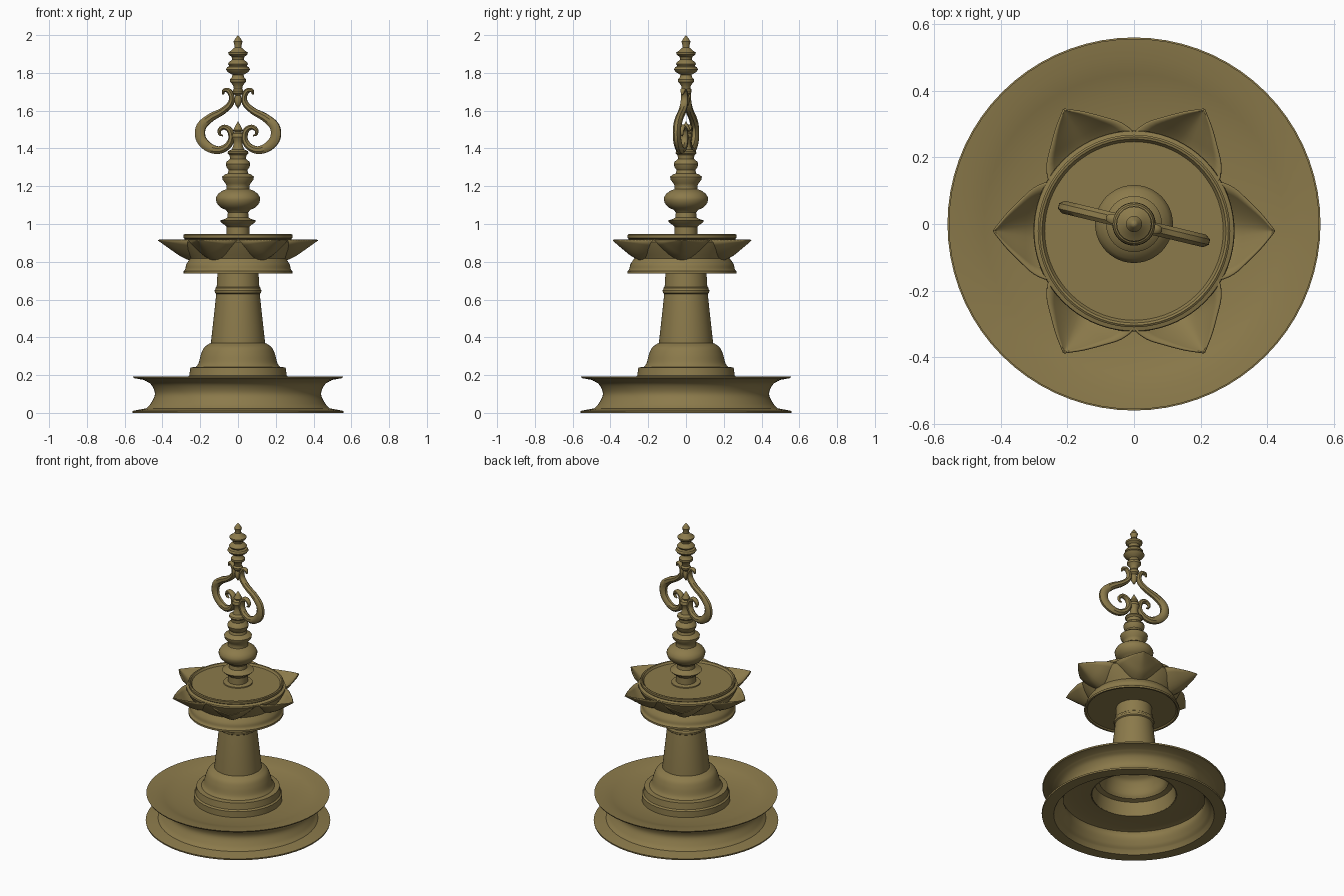
import bpy, bmesh
from math import sin, cos, pi, radians
from mathutils import Vector, Matrix

brass = bpy.data.materials.new("aged_brass")
brass.diffuse_color = (0.26, 0.195, 0.07, 1)


def finish(name, bm, angle=35):
    bmesh.ops.remove_doubles(bm, verts=bm.verts, dist=1e-5)
    bmesh.ops.recalc_face_normals(bm, faces=bm.faces)
    me = bpy.data.meshes.new(name)
    bm.to_mesh(me)
    bm.free()
    ob = bpy.data.objects.new(name, me)
    me.materials.append(brass)
    bpy.context.collection.objects.link(ob)
    bpy.ops.object.select_all(action='DESELECT')
    ob.select_set(True)
    bpy.context.view_layer.objects.active = ob
    bpy.ops.object.shade_smooth_by_angle(angle=radians(angle))
    return ob


def spline(pts, n=5):
    """Catmull-Rom interpolation through tuples of any size."""
    p = [Vector(q) for q in pts]
    p = [2 * p[0] - p[1]] + p + [2 * p[-1] - p[-2]]
    out = []
    for i in range(1, len(p) - 2):
        a, b, c, d = p[i - 1:i + 3]
        for k in range(n):
            t = k / n
            out.append(0.5 * (2 * b + (c - a) * t + (2 * a - 5 * b + 4 * c - d) * t**2
                              + (3 * b - a - 3 * c + d) * t**3))
    return [tuple(v) for v in out + [p[-2]]]


def lathe(name, profile, y=0, segs=72):
    bm = bmesh.new()
    vs = [bm.verts.new((r, y, z)) for r, z in profile]
    es = [bm.edges.new(e) for e in zip(vs, vs[1:])]
    bmesh.ops.spin(bm, geom=vs + es, cent=(0, y, 0), axis=(0, 0, 1),
                   angle=2 * pi, steps=segs, use_duplicate=False)
    return finish(name, bm)


# Spool-shaped base: hollow shell with dished top
waist = spline([(.485, .024), (.462, .05), (.44, .10), (.46, .15), (.50, .175)])
lathe("base_spool", [(.487, 0), (.558, 0), (.56, .01), (.53, .016)] + waist +
      [(.552, .184), (.556, .192), (.50, .186), (.45, .174), (.39, .155), (.26, .15), (.26, .14)] +
      [(.39, .143)] + [(r - .012, z) for r, z in waist[-8::-1]] + [(.487, 0)])

# Bell foot, hollow underneath
bell = spline([(.222, .243), (.208, .265), (.196, .31), (.18, .345), (.15, .368)])
lathe("bell_foot", [(.255, .14), (.268, .15), (.268, .19), (.258, .198), (.252, .24), (.23, .243)] +
      bell + [(.13, .372), (0, .372), (0, .355), (.14, .355)] +
      [(r - .012, z - .01) for r, z in bell[::-1]] + [(.24, .225), (.255, .14)])

# Tapered column with a collar band
lathe("column", [(0, .365), (.143, .365), (.143, .375), (.115, .63), (.122, .635), (.124, .648),
                 (.12, .655), (.12, .662), (.113, .667), (.108, .75), (0, .75)])

# Lamp bowl (sits slightly forward of the axis)
OFF = -.021
lathe("lamp_bowl", [(0, .745), (.27, .745), (.278, .738), (.289, .738), (.289, .75), (.281, .757)] +
      spline([(.278, .765), (.274, .785), (.262, .805), (.252, .818)], 3) +
      [(.262, .835), (.285, .87), (.302, .905), (.300, .914), (.28, .92), (.288, .926), (.289, .942),
       (.283, .946), (.276, .944), (.268, .932), (0, .932)], y=OFF)

# Six pointed petal spouts around the bowl
outline = spline([(.22, .125, .115), (.255, .145, .105), (.30, .128, .085), (.34, .092, .058),
                  (.38, .052, .03), (.405, .022, .012), (.421, .001, .001)], 3)
bm = bmesh.new()
N = 12
for k in range(6):
    M = Matrix.Translation((0, OFF, 0)) @ Matrix.Rotation(k * pi / 3, 4, 'Z')
    rows = []
    for r, w, d in outline:
        rows.append([bm.verts.new(M @ Vector((r, w * v, .915 - d * (1 - abs(v)**1.6))))
                     for v in (2 * i / N - 1 for i in range(N + 1))])
    for a, b in zip(rows, rows[1:]):
        for i in range(N):
            bm.faces.new((a[i], a[i + 1], b[i + 1], b[i]))
petals = finish("petal_spouts", bm, 50)
sol = petals.modifiers.new("thickness", 'SOLIDIFY')
sol.thickness = .006
sol.offset = 0

# Turned stem above the bowl
lathe("lower_stem", [(0, .93), (.09, .93), (.088, .938), (.06, .942), (.06, .985), (.07, .995), (.085, 1.005),
                     (.097, 1.018), (.07, 1.026), (.056, 1.035), (.054, 1.06), (.065, 1.075), (.09, 1.085),
                     (.112, 1.11), (.117, 1.128), (.117, 1.14), (.105, 1.16), (.08, 1.178), (.062, 1.184),
                     (.06, 1.20), (.066, 1.215), (.082, 1.235), (.084, 1.25), (.07, 1.262), (.054, 1.268),
                     (.05, 1.285), (.06, 1.30), (.065, 1.318), (.06, 1.33), (.042, 1.345), (.045, 1.365),
                     (.055, 1.375), (.052, 1.385), (.032, 1.395), (.024, 1.42), (.024, 1.44), (.034, 1.46),
                     (.03, 1.478), (.018, 1.487), (.026, 1.497), (.014, 1.52), (0, 1.545)], segs=48)

# Finial on top, hanging to a point between the scrolls
lathe("top_finial", [(0, 1.61), (.016, 1.635), (.02, 1.66), (.014, 1.68), (.026, 1.69), (.03, 1.705),
                     (.022, 1.715), (.026, 1.735), (.042, 1.752), (.043, 1.765), (.032, 1.778), (.03, 1.79),
                     (.055, 1.805), (.064, 1.818), (.058, 1.83), (.046, 1.836), (.054, 1.848), (.046, 1.858),
                     (.03, 1.87), (.034, 1.885), (.05, 1.897), (.052, 1.908), (.036, 1.918), (.026, 1.928),
                     (.018, 1.934), (.018, 1.945), (.024, 1.965), (.012, 1.985), (0, 2.0)], segs=40)

# Pair of S-scrolls forming a heart: (x, z, half width)
path = spline([(.082, 1.685, .004), (.075, 1.706, .010), (.05, 1.705, .013), (.034, 1.672, .014),
               (.042, 1.635, .016), (.085, 1.597, .018), (.15, 1.562, .022), (.20, 1.515, .026),
               (.203, 1.455, .027), (.165, 1.41, .025), (.11, 1.391, .021), (.06, 1.41, .018),
               (.036, 1.45, .016), (.044, 1.495, .015), (.075, 1.513, .013), (.10, 1.497, .010),
               (.098, 1.474, .007), (.082, 1.467, .003)], 6)
S = 8
bm = bmesh.new()
for side in (1, -1):
    rings = []
    for i, (x, z, w) in enumerate(path):
        a, b = path[max(i - 1, 0)], path[min(i + 1, len(path) - 1)]
        t = Vector((b[0] - a[0], b[1] - a[1])).normalized()
        depth = min(.02, w * 1.3)
        ring = []
        for j in range(S):
            an = 2 * pi * (j + .5) / S
            u, v = w * 1.05 * cos(an), depth * 1.05 * sin(an)
            ring.append(bm.verts.new((side * (x - t.y * u), v, z + t.x * u)))
        rings.append(ring)
    for a, b in zip(rings, rings[1:]):
        for j in range(S):
            bm.faces.new((a[j], a[(j + 1) % S], b[(j + 1) % S], b[j]))
    bm.faces.new(rings[0])
    bm.faces.new(rings[-1])
bmesh.ops.rotate(bm, verts=bm.verts, cent=(0, 0, 0), matrix=Matrix.Rotation(radians(-13.5), 3, 'Z'))
finish("heart_scrolls", bm, 40)
